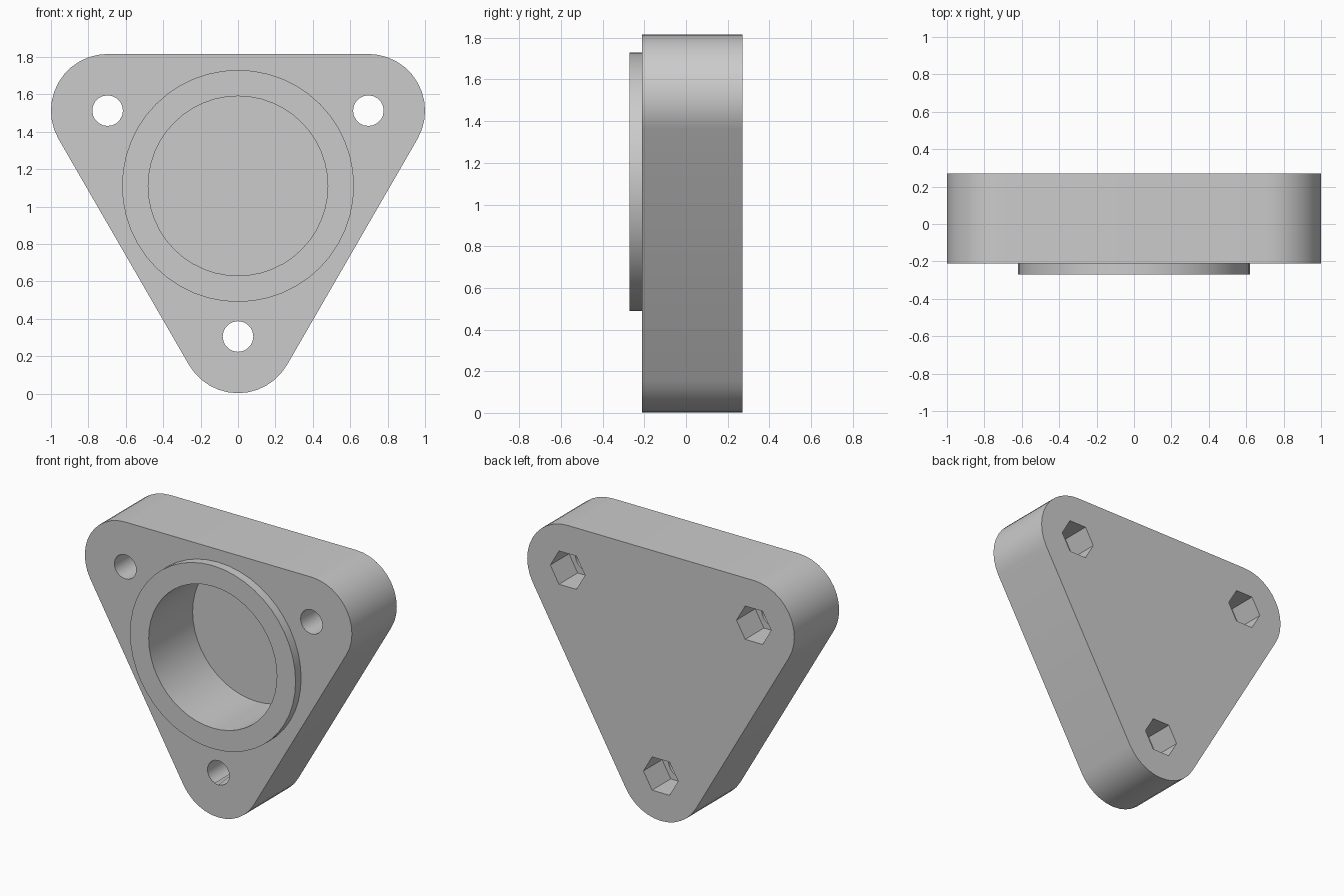
import bpy, bmesh
from math import cos, sin, radians, tau

CENTRE_Z = 1.11       # height of the triangle's centre
BOLT_RADIUS = 0.805   # bolt holes lie on this circle
CORNER = 0.303        # corner rounding radius
FRONT, BACK = -0.21, 0.27
ANGLES = [radians(a) for a in (-90, 30, 150)]

if "Cube" in bpy.data.objects:
    bpy.data.objects.remove(bpy.data.objects["Cube"])

grey = bpy.data.materials.new("plain_grey")
grey.use_nodes = True
colour = (0.6, 0.6, 0.6, 1)
grey.diffuse_color = colour
grey.node_tree.nodes["Principled BSDF"].inputs["Base Color"].default_value = colour


def circle(x, z, r, sides):
    return [(x + r * cos(tau * i / sides), z + r * sin(tau * i / sides))
            for i in range(sides)]


def prism(name, outline, y0, y1):
    """Extrude an outline in the xz plane from y0 to y1."""
    bm = bmesh.new()
    face = bm.faces.new([bm.verts.new((x, y0, z)) for x, z in outline])
    new = bmesh.ops.extrude_face_region(bm, geom=[face])["geom"]
    verts = [v for v in new if isinstance(v, bmesh.types.BMVert)]
    bmesh.ops.translate(bm, verts=verts, vec=(0, y1 - y0, 0))
    bmesh.ops.recalc_face_normals(bm, faces=bm.faces)
    mesh = bpy.data.meshes.new(name)
    bm.to_mesh(mesh)
    bm.free()
    mesh.materials.append(grey)
    obj = bpy.data.objects.new(name, mesh)
    bpy.context.collection.objects.link(obj)
    return obj


def combine(target, tool, operation):
    """Apply a boolean and discard the tool object."""
    mod = target.modifiers.new("boolean", 'BOOLEAN')
    mod.operation, mod.solver, mod.object = operation, 'EXACT', tool
    bpy.context.view_layer.objects.active = target
    bpy.ops.object.modifier_apply(modifier=mod.name)
    bpy.data.objects.remove(tool)


# Rounded triangular body
corners = [(BOLT_RADIUS * cos(a), CENTRE_Z + BOLT_RADIUS * sin(a)) for a in ANGLES]
STEPS = 12
outline = []
for a, (cx, cz) in zip(ANGLES, corners):
    for i in range(STEPS + 1):
        t = a + radians(-60 + 120 * i / STEPS)
        outline.append((cx + CORNER * cos(t), cz + CORNER * sin(t)))
body = prism("flange_body", outline, FRONT, BACK)

# Raised collar and blind bore
combine(body, prism("collar", circle(0, CENTRE_Z, 0.62, 48), -0.27, -0.1), 'UNION')
combine(body, prism("bore", circle(0, CENTRE_Z, 0.48, 48), -0.4, 0.2), 'DIFFERENCE')

# Round bolt holes, with hexagonal nut pockets at the back
for cx, cz in corners:
    combine(body, prism("bolt_hole", circle(cx, cz, 0.082, 20), -0.4, 0.4), 'DIFFERENCE')
    combine(body, prism("nut_pocket", circle(cx, cz, 0.13, 6), BACK - 0.2, 0.4), 'DIFFERENCE')

bpy.ops.object.select_all(action='DESELECT')
body.select_set(True)
bpy.context.view_layer.objects.active = body
bpy.ops.object.shade_smooth_by_angle(angle=radians(30))
